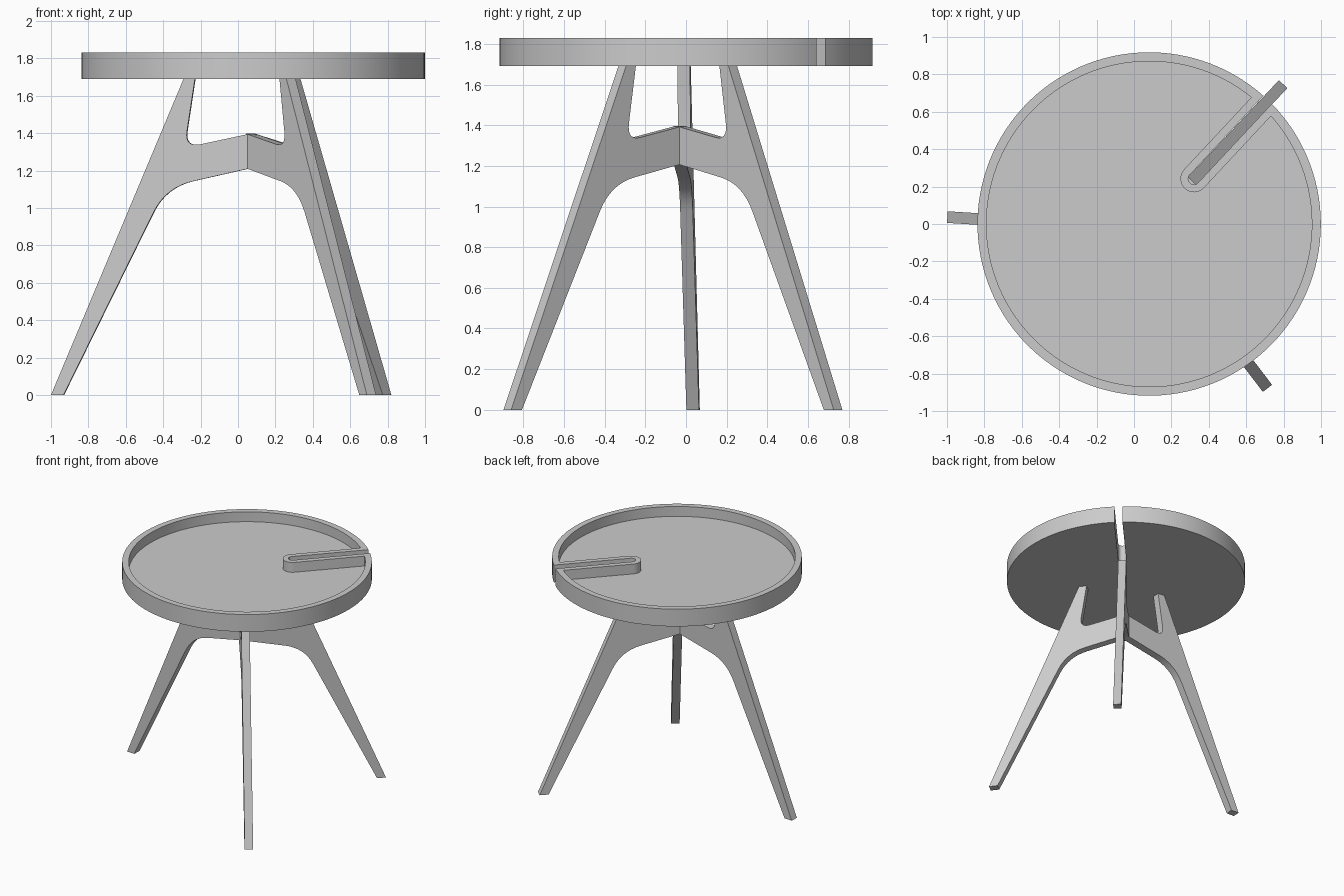
import bpy, bmesh
from math import sin, cos, asin, pi, radians
from mathutils import Vector, Matrix

cube = bpy.data.objects.get("Cube")
if cube:
    bpy.data.objects.remove(cube)

grey = bpy.data.materials.new("plain grey")
grey.use_nodes = True
colour = (0.6, 0.6, 0.6, 1)
grey.diffuse_color = colour
grey.node_tree.nodes["Principled BSDF"].inputs["Base Color"].default_value = colour

HUB = Vector((0.067, -0.03, 0))       # where the three legs meet
TOP_CENTRE = Vector((0.081, 0, 0))
SLOT_ANGLE = radians(47)
UNDERSIDE, FLOOR, RIM = 1.69, 1.75, 1.83
THICKNESS = 0.062


def finish(name, bm):
    bmesh.ops.recalc_face_normals(bm, faces=bm.faces)
    mesh = bpy.data.meshes.new(name)
    bm.to_mesh(mesh)
    bm.free()
    mesh.materials.append(grey)
    obj = bpy.data.objects.new(name, mesh)
    bpy.context.collection.objects.link(obj)
    bpy.ops.object.select_all(action='DESELECT')
    obj.select_set(True)
    bpy.context.view_layer.objects.active = obj
    bpy.ops.object.shade_smooth_by_angle(angle=radians(30))
    return obj


def rounded(points, steps=8):
    """Round each (x, z, trim) corner that has a trim length."""
    out = []
    for i, (x, z, trim) in enumerate(points):
        p = Vector((x, z))
        if not trim:
            out.append(p)
            continue
        before = Vector(points[i - 1][:2])
        after = Vector(points[(i + 1) % len(points)][:2])
        a = p + (before - p).normalized() * trim
        b = p + (after - p).normalized() * trim
        for s in range(steps + 1):
            t = s / steps
            out.append(a * (1 - t) ** 2 + p * 2 * t * (1 - t) + b * t ** 2)
    return out


# Legs: one flat branching profile, turned around the hub
LEG = rounded([(1.067, 0, 0), (0.357, UNDERSIDE, 0), (0.296, UNDERSIDE, 0),
               (0.352, 1.322, 0.09), (0, 1.397, 0),
               (0, 1.212, 0), (0.452, 1.11, 0.15), (1.0, 0, 0)])


def leg(name, degrees):
    bm = bmesh.new()
    face = bm.faces.new([bm.verts.new((p.x, -THICKNESS / 2, p.y)) for p in LEG])
    side = bmesh.ops.extrude_face_region(bm, geom=[face])
    verts = [v for v in side["geom"] if isinstance(v, bmesh.types.BMVert)]
    bmesh.ops.translate(bm, verts=verts, vec=(0, THICKNESS, 0))
    bm.transform(Matrix.Translation(HUB) @ Matrix.Rotation(radians(degrees), 4, 'Z'))
    return finish(name, bm)


leg("right_leg", 176.4)
leg("front_left_leg", -52.7)
leg("back_left_leg", 46.8)


# Tray top: disc outline with a round-ended slot running in from the edge
def outline(radius, half_width, arc=120, cap=12):
    along = Vector((cos(SLOT_ANGLE), sin(SLOT_ANGLE), 0))
    across = Vector((-along.y, along.x, 0))
    offset = HUB - TOP_CENTRE
    shift = offset.dot(across)
    slot_end = offset.dot(along) + 0.372
    start = asin((shift + half_width) / radius)
    stop = 2 * pi + asin((shift - half_width) / radius)
    pts = []
    for i in range(arc + 1):
        a = start + (stop - start) * i / arc
        pts.append(along * radius * cos(a) + across * radius * sin(a))
    for i in range(cap + 1):
        a = -pi / 2 - pi * i / cap
        pts.append(along * (slot_end + half_width * cos(a))
                   + across * (shift + half_width * sin(a)))
    return [p + TOP_CENTRE for p in pts]


bm = bmesh.new()
outer = outline(0.918, 0.031)
inner = outline(0.87, 0.0725)
loops = [[bm.verts.new((p.x, p.y, z)) for p in pts]
         for pts, z in ((outer, UNDERSIDE), (outer, RIM), (inner, RIM), (inner, FLOOR))]
for low, high in zip(loops, loops[1:]):
    for i in range(len(low)):
        bm.faces.new((low[i - 1], low[i], high[i], high[i - 1]))
caps = [bm.faces.new(loops[0]), bm.faces.new(loops[-1])]
bmesh.ops.recalc_face_normals(bm, faces=bm.faces)
bmesh.ops.triangulate(bm, faces=caps)
finish("tray_top", bm)
